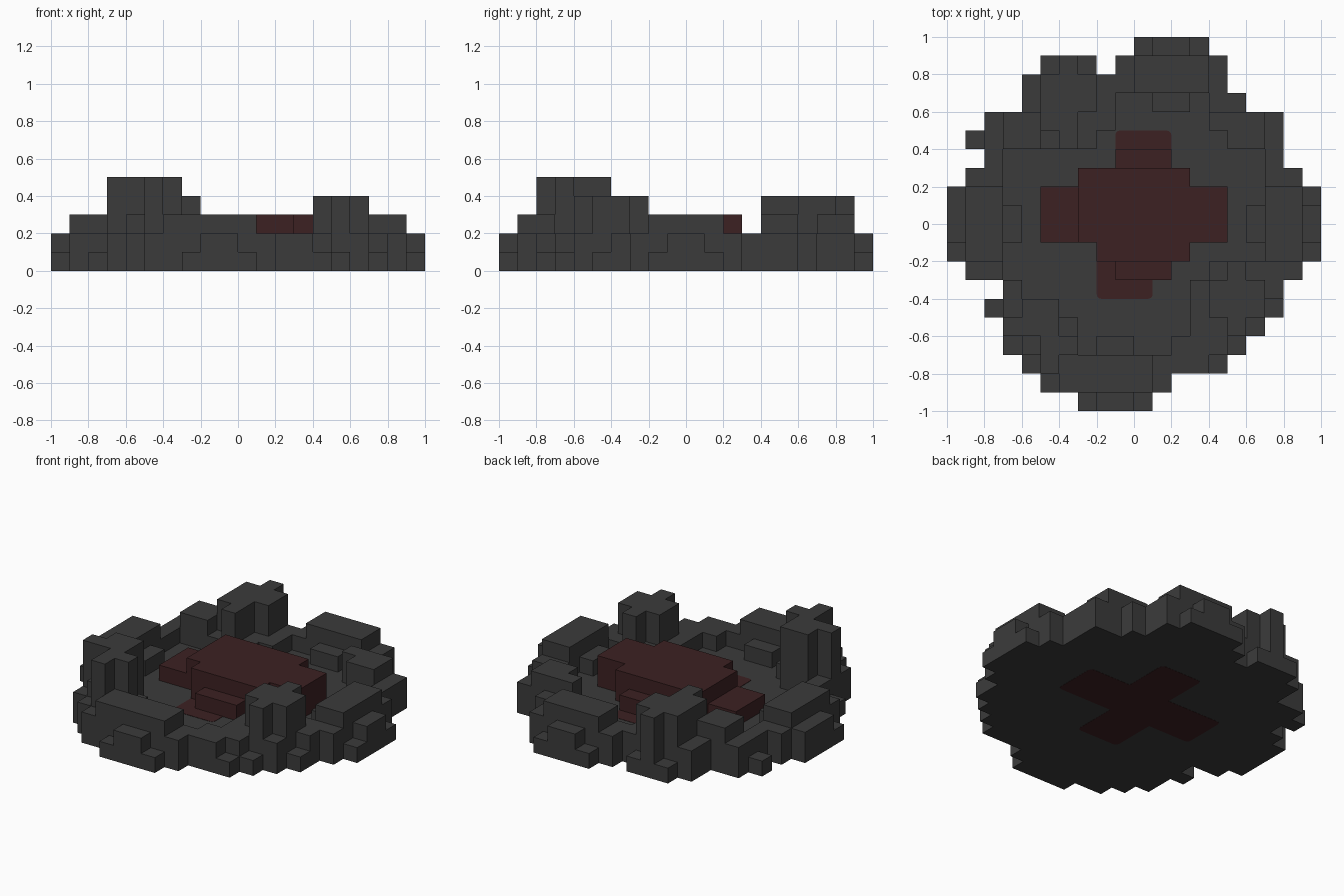
import bpy, bmesh, math
from mathutils import Vector

cube = bpy.data.objects.get("Cube")
if cube:
    bpy.data.objects.remove(cube, do_unlink=True)

U = 0.1  # block size


def material(name, rgb):
    m = bpy.data.materials.new(name)
    m.use_nodes = True
    m.diffuse_color = (*rgb, 1)
    bsdf = m.node_tree.nodes["Principled BSDF"]
    bsdf.inputs["Base Color"].default_value = (*rgb, 1)
    bsdf.inputs["Roughness"].default_value = 0.9
    return m


rock = material("dark rock", (0.044, 0.044, 0.044))
ember = material("dark ember red", (0.046, 0.015, 0.016))


def finish(name, bm, mat):
    me = bpy.data.meshes.new(name)
    bm.to_mesh(me)
    bm.free()
    me.materials.append(mat)
    ob = bpy.data.objects.new(name, me)
    bpy.context.collection.objects.link(ob)
    return ob


def blocks(name, boxes, mat=rock):
    """Merge boxes (x0, x1, y0, y1, z0, z1), in block units, into one skin."""
    cells = {(x, y, z) for x0, x1, y0, y1, z0, z1 in boxes
             for x in range(x0, x1) for y in range(y0, y1) for z in range(z0, z1)}
    bm = bmesh.new()
    verts = {}

    def vert(p):
        key = tuple(round(c) for c in p)
        if key not in verts:
            verts[key] = bm.verts.new(Vector(key) * U)
        return verts[key]

    for c in cells:
        mid = Vector(c) + Vector((0.5, 0.5, 0.5))
        for axis in range(3):
            for s in (-1, 1):
                n = Vector((0, 0, 0))
                n[axis] = s
                if tuple(int(a + b) for a, b in zip(c, n)) in cells:
                    continue
                a = Vector((0, 0, 0))
                a[(axis + 1) % 3] = 0.5
                b = n.cross(a)
                quad = [mid + n / 2 + i * a + j * b
                        for i, j in ((-1, -1), (1, -1), (1, 1), (-1, 1))]
                bm.faces.new([vert(p) for p in quad])
    bmesh.ops.dissolve_limit(bm, angle_limit=math.radians(1),
                             verts=bm.verts[:], edges=bm.edges[:])
    return finish(name, bm, mat)


# Ground slab: one (x0, x1) span for each row, front to back
rows = [(-3, 1), (-5, 2), (-6, 5), (-7, 6), (-7, 7), (-8, 8), (-7, 8), (-9, 9),
        (-10, 10), (-10, 10), (-10, 10), (-10, 10), (-9, 9), (-8, 8), (-9, 8),
        (-8, 8), (-6, 6), (-6, 5)]
slab = [(a, b, y, y + 1, 0, 1) for y, (a, b) in enumerate(rows, -10)]
slab += [(-5, -2, 8, 9, 0, 1), (-1, 5, 8, 9, 0, 1), (0, 4, 9, 10, 0, 1)]
blocks("ground_slab", slab)

# Ridges on the four sides: long crest, lower ends, outer and inner steps
blocks("front_ridge", [(-4, 1, -9, -7, 1, 3), (-5, 2, -9, -8, 1, 2),
                       (1, 2, -8, -7, 1, 2), (-2, 0, -10, -9, 1, 2),
                       (-2, 0, -7, -6, 1, 2)])
blocks("back_ridge", [(0, 4, 7, 9, 1, 3), (-1, 5, 7, 9, 1, 2),
                      (1, 3, 9, 10, 1, 2), (1, 3, 6, 7, 1, 2)])
blocks("left_ridge", [(7, 9, -2, 2, 1, 3), (7, 9, -3, 3, 1, 2),
                      (9, 10, -1, 1, 1, 2), (6, 7, -1, 1, 1, 2)])
blocks("right_ridge", [(-9, -7, -2, 2, 1, 3), (-9, -7, -3, 3, 1, 2),
                       (-10, -9, -1, 2, 1, 2), (-7, -6, -1, 1, 1, 2)])

# Corner outcrops: low ledges with stepped spires
blocks("front_right_outcrop", [
    (-7, -3, -7, -5, 1, 2), (-7, -4, -5, -4, 1, 2), (-6, -4, -8, -7, 1, 2),
    (-7, -6, -4, -3, 1, 2), (-6, -4, -7, -5, 1, 3),
    (-6, -4, -5, -4, 1, 5), (-7, -4, -6, -5, 1, 5),
    (-5, -3, -7, -6, 1, 5), (-5, -4, -8, -7, 1, 5)])
blocks("front_left_outcrop", [
    (3, 7, -6, -3, 1, 2), (4, 8, -4, -2, 1, 2), (2, 5, -7, -6, 1, 2),
    (2, 4, -8, -7, 1, 2),
    (5, 6, -6, -2, 1, 4), (4, 7, -5, -3, 1, 4)])
blocks("back_right_outcrop", [
    (-6, -1, 5, 8, 1, 2), (-6, -2, 4, 5, 1, 2), (-8, -6, 4, 6, 1, 2),
    (-8, -7, 3, 4, 1, 2), (-7, -5, 4, 6, 1, 3),
    (-5, -3, 5, 8, 1, 4), (-3, -2, 6, 8, 1, 4),
    (-4, -3, 8, 9, 1, 4), (-4, -3, 4, 5, 1, 4)])
blocks("back_left_outcrop", [
    (4, 6, 5, 7, 1, 2), (5, 8, 4, 6, 1, 2), (7, 8, 3, 4, 1, 2),
    (5, 7, 4, 6, 1, 3), (4, 5, 5, 6, 1, 3)])

# Ember core: stepped mound in the middle
blocks("ember_mound", [
    (-3, 5, -1, 2, 1, 3), (-3, 3, 2, 3, 1, 3), (-2, 3, -2, -1, 1, 3),
    (-5, -3, -1, 2, 1, 2), (-1, 2, 3, 4, 1, 2), (-1, 2, -3, -2, 1, 2)], ember)


def pool_arm(name, x0, x1, y0, y1):
    """Round-cornered bar running through the ground slab."""
    bm = bmesh.new()
    bmesh.ops.create_cube(bm, size=1)
    for v in bm.verts:
        v.co = ((x0 if v.co.x < 0 else x1) * U, (y0 if v.co.y < 0 else y1) * U,
                -0.001 if v.co.z < 0 else 0.102)
    upright = [e for e in bm.edges
               if abs(e.verts[0].co.z - e.verts[1].co.z) > 0.05]
    bmesh.ops.bevel(bm, geom=upright, offset=0.025, segments=3, profile=0.5,
                    affect='EDGES')
    finish(name, bm, ember)


# Flat ember cross under the mound
pool_arm("ember_pool_across", -5, 5, -1, 2)
pool_arm("ember_pool_front", -2, 1, -4, 0)
pool_arm("ember_pool_back", -1, 2, 1, 5)
